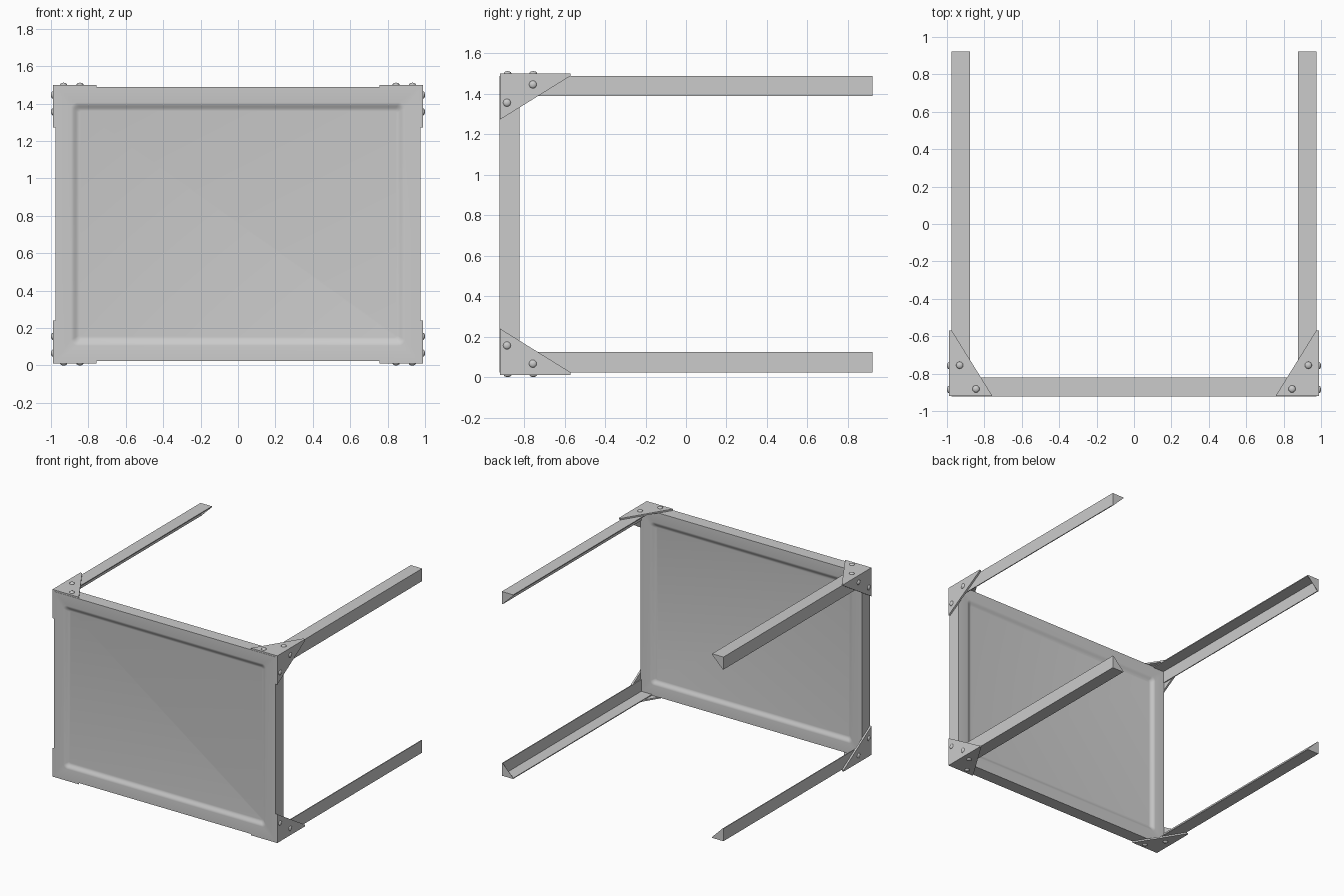
import bpy, bmesh, math
from mathutils import Vector, Matrix

if "Cube" in bpy.data.objects:
    bpy.data.objects.remove(bpy.data.objects["Cube"])

HX, HZ, CZ = 0.976, 0.733, 0.756      # frame half width, half height, centre height
Y0, Y1, DEPTH, T = -0.922, 0.923, 0.10, 0.007


def finish(name, bm, smooth=False):
    bmesh.ops.recalc_face_normals(bm, faces=bm.faces[:])
    me = bpy.data.meshes.new(name)
    bm.to_mesh(me)
    bm.free()
    ob = bpy.data.objects.new(name, me)
    bpy.context.collection.objects.link(ob)
    if smooth:
        bpy.ops.object.select_all(action='DESELECT')
        ob.select_set(True)
        bpy.context.view_layer.objects.active = ob
        bpy.ops.object.shade_smooth_by_angle(angle=math.radians(40))
    return ob


def prism(bm, pts, offset):
    """Extrude a polygon of 3D points along an offset vector."""
    f = bm.faces.new([bm.verts.new(p) for p in pts])
    ext = bmesh.ops.extrude_face_region(bm, geom=[f], use_keep_orig=True)
    vs = [g for g in ext['geom'] if isinstance(g, bmesh.types.BMVert)]
    bmesh.ops.translate(bm, verts=vs, vec=Vector(offset))


def rounded_ring(bm, hx, hz, r, y, seg=6):
    vs = []
    for k, (sx, sz) in enumerate([(1, 1), (-1, 1), (-1, -1), (1, -1)]):
        for i in range(seg + 1):
            a = math.pi / 2 * (k + i / seg)
            vs.append(bm.verts.new((sx * (hx - r) + r * math.cos(a), y,
                                    CZ + sz * (hz - r) + r * math.sin(a))))
    return vs


# Front panel: slab with a shallow, softly stepped recess on the front and back
bm = bmesh.new()
STEPS, RECESS = 6, 0.018
dish = [(0.083 + 0.045 * i / STEPS, RECESS * (0.5 - 0.5 * math.cos(math.pi * i / STEPS)))
        for i in range(STEPS + 1)]
front = [rounded_ring(bm, HX - d, HZ - d, 0.075 - 0.5 * d, Y0 + h) for d, h in dish]
back = [rounded_ring(bm, HX - d, HZ - d, 0.075 - 0.5 * d, Y0 + DEPTH - h) for d, h in dish]
rings = (front[::-1] + [rounded_ring(bm, HX, HZ, 0, Y0),
                        rounded_ring(bm, HX, HZ, 0, Y0 + DEPTH)] + back)
for a, b in zip(rings, rings[1:]):
    n = len(a)
    for i in range(n):
        bm.faces.new((a[i], a[(i + 1) % n], b[(i + 1) % n], b[i]))
bm.faces.new(rings[0])
bm.faces.new(rings[-1])
bmesh.ops.remove_doubles(bm, verts=bm.verts[:], dist=1e-5)
finish("front_panel", bm, True)

for sx, side in ((-1, "left"), (1, "right")):
    for sz, level in ((-1, "lower"), (1, "upper")):
        tag = f"{level}_{side}"

        def P(x, y, z):
            return Vector((sx * x, y, CZ + sz * z))

        # Angle rail with triangular end closure
        bm = bmesh.new()
        ys = Y0 + DEPTH
        w = 0.10
        prof = [(HX, HZ), (HX - w, HZ), (HX - w, HZ - T),
                (HX - T, HZ - T), (HX - T, HZ - w), (HX, HZ - w)]
        prism(bm, [P(x, ys, z) for x, z in prof], (0, Y1 - ys, 0))
        tri = [(HX - T, HZ - T), (HX - w, HZ - T), (HX - T, HZ - w)]
        prism(bm, [P(x, Y1 - 0.003, z) for x, z in tri], (0, 0.003, 0))
        finish(f"rail_{tag}", bm)

        # Corner bracket: side plate and top/bottom plate
        bm = bmesh.new()
        bx, bz, yf, yb = 0.990, 0.745, Y0 + 0.002, -0.57
        prism(bm, [P(HX, yf, bz), P(HX, yb, bz), P(HX, yb, HZ), P(HX, yf, 0.516)],
              (sx * (bx - HX), 0, 0))
        prism(bm, [P(HX, yf, HZ), P(HX, yb, HZ), P(HX - 0.002, yb, HZ), P(0.757, yf, HZ)],
              (0, 0, sz * (bz - HZ)))
        finish(f"bracket_{tag}", bm)

        # Domed rivets on both plates
        bm = bmesh.new()
        spots = [(P(bx, -0.885, 0.60), Vector((sx, 0, 0))),
                 (P(bx, -0.757, 0.69), Vector((sx, 0, 0))),
                 (P(0.932, -0.755, bz), Vector((0, 0, sz))),
                 (P(0.845, -0.882, bz), Vector((0, 0, sz)))]
        for pos, d in spots:
            h = 0.010 if abs(d.x) > 0.5 else 0.011
            rot = d.to_track_quat('Z', 'Y').to_matrix().to_4x4()
            m = Matrix.Translation(pos) @ rot @ Matrix.Diagonal((0.019, 0.019, h, 1))
            bmesh.ops.create_uvsphere(bm, u_segments=16, v_segments=8, radius=1, matrix=m)
        finish(f"rivets_{tag}", bm, True)
